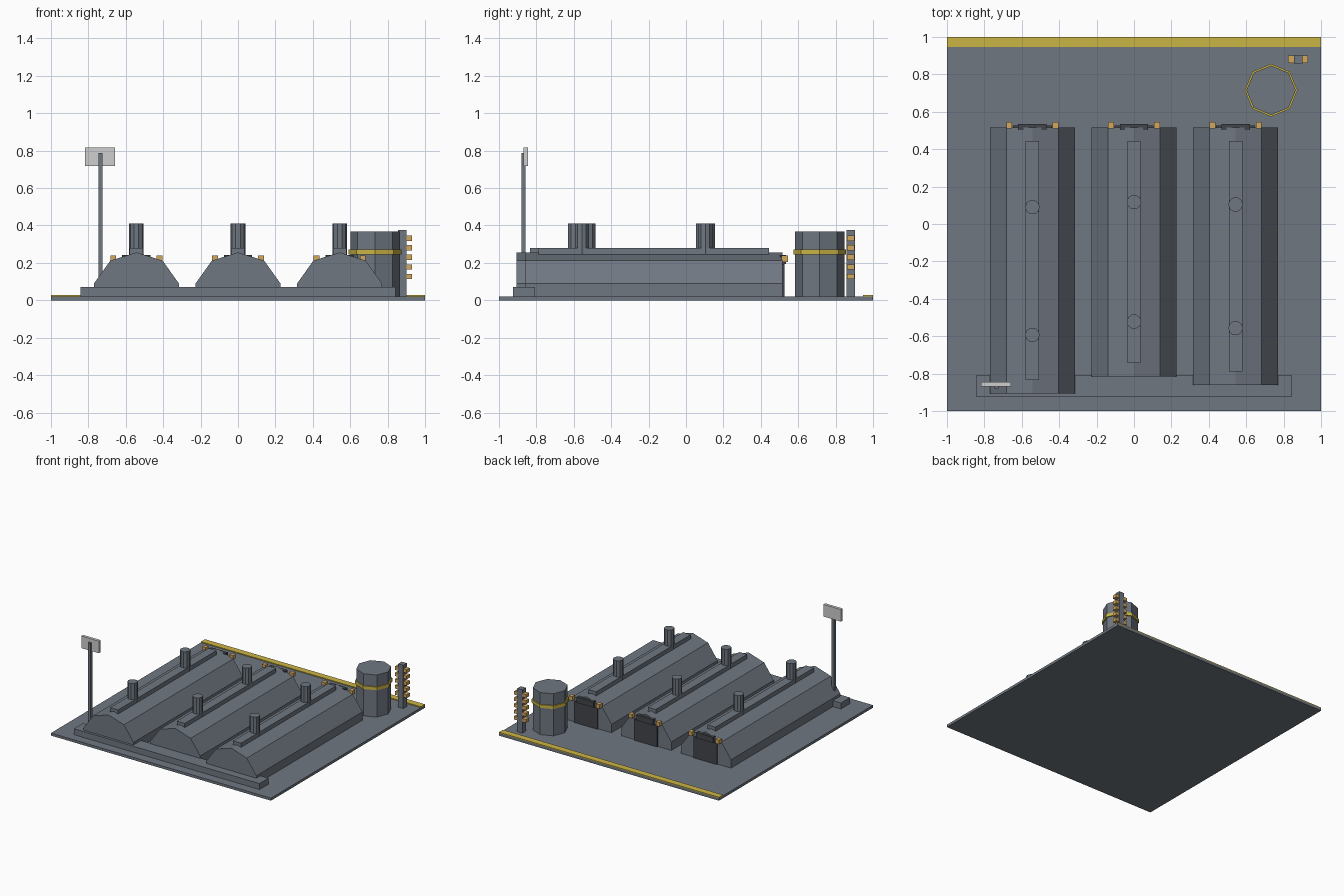
import bpy, bmesh, math

if "Cube" in bpy.data.objects:
    bpy.data.objects.remove(bpy.data.objects["Cube"])


def material(name, r, g, b):
    m = bpy.data.materials.new(name)
    m.diffuse_color = (r, g, b, 1)
    m.use_nodes = True
    m.node_tree.nodes["Principled BSDF"].inputs["Base Color"].default_value = m.diffuse_color
    return m


GREY = material("slate grey", 0.16, 0.185, 0.22)
DARK = material("dark grey", 0.055, 0.06, 0.07)
YELLOW = material("hazard yellow", 0.60, 0.46, 0.06)
ORANGE = material("amber", 0.65, 0.39, 0.11)
WHITE = material("pale sign grey", 0.62, 0.62, 0.62)


def finish(name, bm, mat):
    bmesh.ops.recalc_face_normals(bm, faces=bm.faces)
    me = bpy.data.meshes.new(name)
    bm.to_mesh(me)
    bm.free()
    me.materials.append(mat)
    ob = bpy.data.objects.new(name, me)
    bpy.context.collection.objects.link(ob)
    return ob


def box(name, x, y, z, mat):
    """Box from (min, max) ranges on each axis."""
    bm = bmesh.new()
    bmesh.ops.create_cube(bm, size=1)
    for v in bm.verts:
        v.co = [r[0] if c < 0 else r[1] for r, c in zip((x, y, z), v.co)]
    return finish(name, bm, mat)


def prism(name, cx, cy, radius, z0, z1, sides, mat):
    """Upright regular prism with a corner on the +x axis."""
    bm = bmesh.new()
    ring = [(cx + radius * math.cos(2 * math.pi * i / sides),
             cy + radius * math.sin(2 * math.pi * i / sides)) for i in range(sides)]
    face = bm.faces.new([bm.verts.new((x, y, z0)) for x, y in ring])
    ext = bmesh.ops.extrude_face_region(bm, geom=[face], use_keep_orig=True)
    for v in ext["geom"]:
        if isinstance(v, bmesh.types.BMVert):
            v.co.z = z1
    return finish(name, bm, mat)


def shed_hall(name, cx, y0, y1, mat):
    """Gambrel cross-section extruded along y."""
    half = [(0.227, 0.02), (0.227, 0.09), (0.14, 0.212)]
    profile = half + [(0, 0.256)] + [(-x, z) for x, z in reversed(half)]
    bm = bmesh.new()
    face = bm.faces.new([bm.verts.new((cx + x, y0, z)) for x, z in profile])
    ext = bmesh.ops.extrude_face_region(bm, geom=[face], use_keep_orig=True)
    for v in ext["geom"]:
        if isinstance(v, bmesh.types.BMVert):
            v.co.y = y1
    return finish(name, bm, mat)


# Ground slab, edge stripe and front plinth
box("base_slab", (-1, 1), (-1, 1), (0, 0.021), GREY)
box("edge_stripe", (-1, 1), (0.947, 1), (0.02, 0.028), YELLOW)
box("front_plinth", (-0.843, 0.843), (-0.925, -0.808), (0.02, 0.07), GREY)

# Three halls: centre x, front y, vent positions
halls = [("left", -0.543, -0.905, (0.09, -0.593)),
         ("middle", 0.0, -0.815, (0.117, -0.522)),
         ("right", 0.543, -0.861, (0.104, -0.557))]
for side, cx, y0, vents in halls:
    shed_hall(side + "_hall", cx, y0, 0.515, GREY)
    box(side + "_roof_ridge", (cx - 0.036, cx + 0.036), (y0 + 0.072, 0.444),
        (0.235, 0.279), GREY)
    for i, vy in enumerate(vents):
        prism(f"{side}_vent_{i + 1}", cx, vy, 0.039, 0.245, 0.412, 10, GREY)
    # Rear door, lintel and lamps
    box(side + "_door", (cx - 0.105, cx + 0.105), (0.505, 0.526), (0.02, 0.195), DARK)
    box(side + "_door_lintel", (cx - 0.076, cx + 0.076), (0.503, 0.535),
        (0.195, 0.241), DARK)
    for s in (-1, 1):
        lx = cx + s * 0.124
        box(f"{side}_lamp_{'a' if s < 0 else 'b'}", (lx - 0.016, lx + 0.016),
            (0.511, 0.546), (0.205, 0.239), ORANGE)

# Storage tank with painted band
prism("tank", 0.733, 0.715, 0.132, 0.02, 0.367, 8, GREY)
prism("tank_band", 0.733, 0.715, 0.141, 0.245, 0.271, 8, YELLOW)

# Insulator mast
box("insulator_mast", (0.856, 0.902), (0.857, 0.903), (0.02, 0.377), GREY)
for i in range(5):
    z = 0.127 + i * 0.0513
    box(f"insulator_{i + 1}", (0.824, 0.931), (0.861, 0.901),
        (z - 0.014, z + 0.014), ORANGE)

# Sign on a post
box("sign_post", (-0.746, -0.724), (-0.88, -0.858), (0.02, 0.787), GREY)
box("sign_board", (-0.817, -0.657), (-0.868, -0.844), (0.718, 0.817), WHITE)
